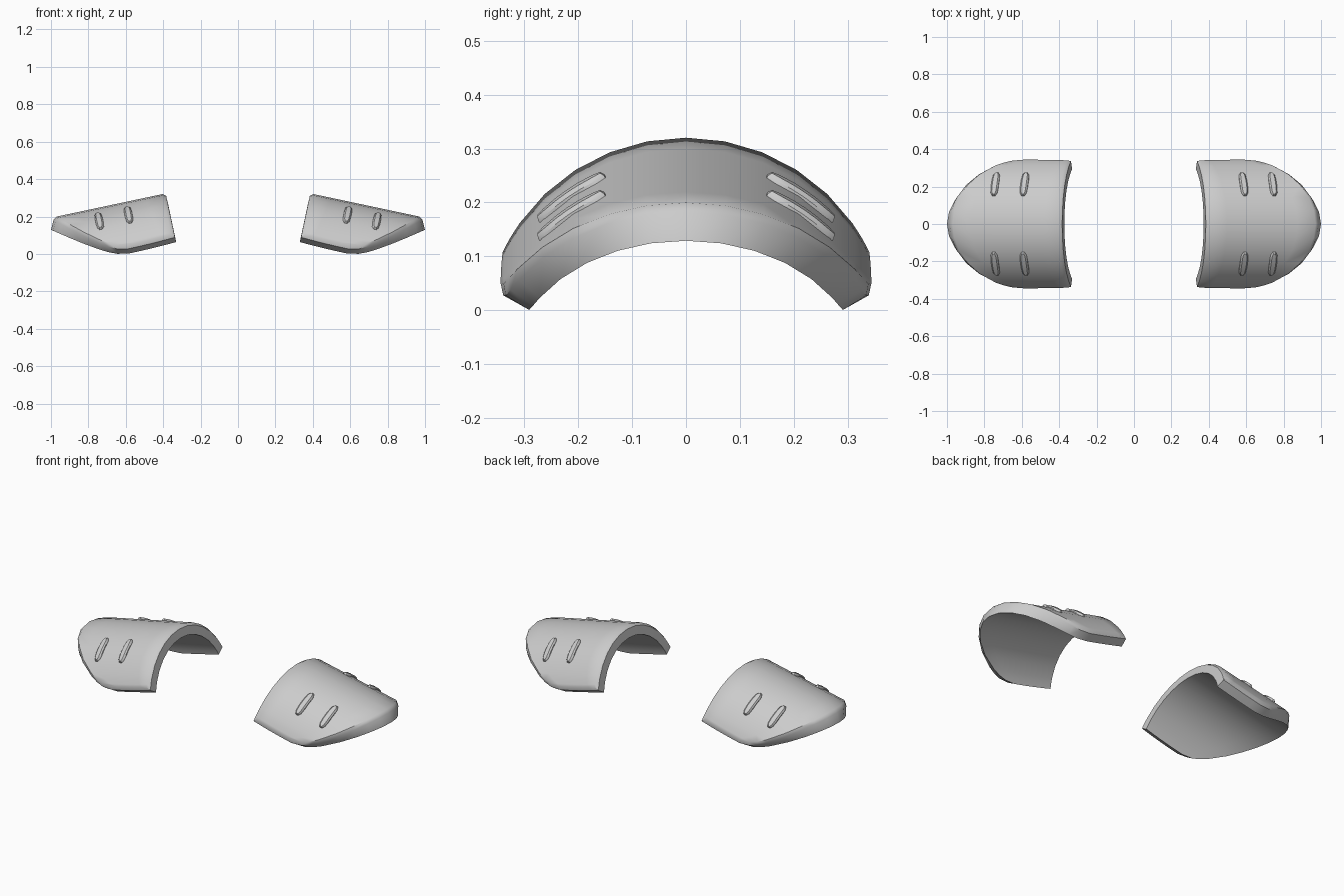
import bpy, bmesh
from math import sin, cos, radians, sqrt

if "Cube" in bpy.data.objects:
    bpy.data.objects.remove(bpy.data.objects["Cube"])

TILT = radians(12)
CENTRE = 0.022   # height of the cylinder axis in the tilted frame
UMID = 0.567     # where the rounded outer outline begins


def place(u, r, phi):
    """Cylinder coordinates (along axis, radius, degrees from top) to world."""
    p = radians(phi)
    w = CENTRE + r * cos(p)
    return (cos(TILT) * u + sin(TILT) * w, r * sin(p), cos(TILT) * w - sin(TILT) * u)


def finish(name, bm, axes):
    bmesh.ops.remove_doubles(bm, verts=bm.verts, dist=1e-5)
    bmesh.ops.recalc_face_normals(bm, faces=bm.faces)
    me = bpy.data.meshes.new(name)
    bm.to_mesh(me)
    bm.free()
    ob = bpy.data.objects.new(name, me)
    bpy.context.collection.objects.link(ob)
    bpy.context.view_layer.objects.active = ob
    ob.select_set(True)
    bpy.ops.object.shade_smooth_by_angle(angle=radians(40))
    ob.select_set(False)
    m = ob.modifiers.new("mirror", "MIRROR")
    m.use_axis = axes
    m.use_mirror_merge = False
    return ob


# Shoulder pad shell: inner, bevel and outer layers joined round the rim
half = [0.17, 0.34, 0.51, 0.68, 0.85, 0.92, 0.97, 1.0]
rows = [-f for f in reversed(half)] + [0] + half
COLS = 6


def layer(bm, r, phimax, u0, u1):
    grid = []
    for f in rows:
        q = sin(radians(f * phimax)) / sin(radians(phimax))
        end = UMID + (u1 - UMID) * sqrt(max(0, 1 - q * q))
        line = []
        for i in range(COLS + 1):
            u = u0 + (end - u0) * i / COLS
            k = max(0, (UMID - u) / (UMID - u0))
            line.append(bm.verts.new(place(u, r, f * phimax * (1 - 0.02 * k * k))))
        grid.append(line)
    return grid


def fill(bm, g):
    for a, b in zip(g, g[1:]):
        for i in range(COLS):
            bm.faces.new((a[i], a[i + 1], b[i + 1], b[i]))


def border(g):
    return (g[0] + [r[-1] for r in g[1:-1]] + g[-1][::-1]
            + [r[0] for r in g[-2:0:-1]])


def bridge(bm, a, b):
    n = len(a)
    for i in range(n):
        j = (i + 1) % n
        bm.faces.new((a[i], a[j], b[j], b[i]))


bm = bmesh.new()
inner = layer(bm, 0.312, 71, 0.310, 0.951)
bevel = layer(bm, 0.362, 69.5, 0.311, 0.926)
outer = layer(bm, 0.375, 66.5, 0.328, 0.908)
fill(bm, inner)
fill(bm, outer)
bridge(bm, border(inner), border(bevel))
bridge(bm, border(bevel), border(outer))
# the bevel layer only supplies its border ring
bmesh.ops.delete(bm, geom=[v for v in bm.verts if not v.link_faces], context="VERTS")
finish("shoulder_pad", bm, (True, False, False))

# Raised ribs: low pill-shaped ridges running round the shell
stations = [(23.5, 0.008), (26, 0.018), (31, 0.021), (35, 0.021),
            (39, 0.021), (44, 0.018), (46.5, 0.008)]


def rib(bm, u):
    rings = []
    for r, scale in ((0.364, 1.0), (0.379, 0.95), (0.386, 0.6)):
        def pt(s, side):
            phi, w = s
            mid = 35 + (phi - 35) * (0.8 + 0.2 * scale)
            return bm.verts.new(place(u + side * w * scale, r, mid))
        rings.append([pt(s, -1) for s in stations] + [pt(s, 1) for s in reversed(stations)])
    for a, b in zip(rings, rings[1:]):
        bridge(bm, a, b)
    top, n = rings[-1], len(stations)
    for i in range(n - 1):
        bm.faces.new((top[i], top[i + 1], top[-2 - i], top[-1 - i]))


for name, u in (("inner_rib", 0.529), ("outer_rib", 0.689)):
    bm = bmesh.new()
    rib(bm, u)
    finish(name, bm, (True, True, False))
